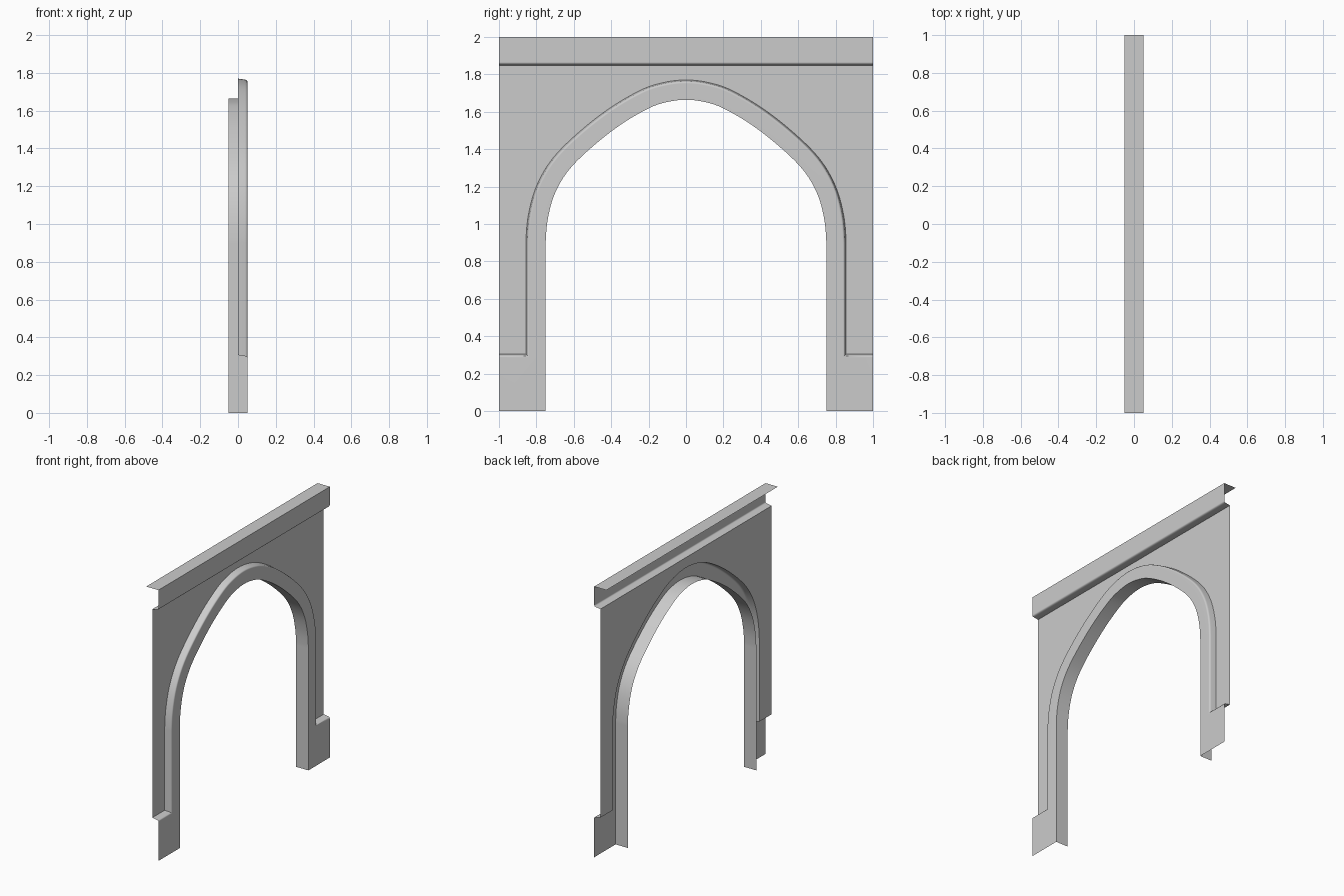
import bpy, bmesh, math
from mathutils import Vector

if "Cube" in bpy.data.objects:
    bpy.data.objects.remove(bpy.data.objects["Cube"])

# Half of the opening outline (y, z), springing to apex
KEYS = [(.75, .78), (.75, .9), (.738, 1.03), (.70, 1.165), (.625, 1.29), (.5, 1.413),
        (.35, 1.53), (.2, 1.618), (.1, 1.652), (0, 1.664), (-.1, 1.652)]


def spline(keys, n=5):
    k = [Vector(p) for p in keys]
    out = []
    for a, b, c, d in zip(k, k[1:], k[2:], k[3:]):
        for i in range(n):
            t = i / n
            out.append(.5 * (2*b + (c-a)*t + (2*a-5*b+4*c-d)*t*t + (3*b-a-3*c+d)*t**3))
    return out + [k[-2].copy()]


def offset(path, dist, start_normal):
    """Mitred offset to the right of travel; ends stay on their border lines."""
    seg = [(b - a).normalized() for a, b in zip(path, path[1:])]
    nor = [Vector((s.y, -s.x)) for s in seg]
    res = [path[0] + Vector(start_normal) * dist]
    for p, a, b in zip(path[1:-1], nor, nor[1:]):
        m = (a + b).normalized()
        res.append(p + m * (dist / m.dot(a)))
    return res + [path[-1] + Vector((0, dist))]


def make(name, polys):
    """Build faces on the +y half, then mirror them across y = 0."""
    bm = bmesh.new()
    for poly in polys:
        bm.faces.new([bm.verts.new(p) for p in poly])
    bmesh.ops.remove_doubles(bm, verts=bm.verts, dist=1e-5)
    me = bpy.data.meshes.new(name)
    bm.to_mesh(me)
    bm.free()
    ob = bpy.data.objects.new(name, me)
    bpy.context.collection.objects.link(ob)
    bpy.context.view_layer.objects.active = ob
    bpy.ops.object.select_all(action='DESELECT')
    ob.select_set(True)
    m = ob.modifiers.new("mirror", 'MIRROR')
    m.use_axis = (False, True, False)
    bpy.ops.object.modifier_apply(modifier=m.name)
    bpy.ops.object.shade_smooth_by_angle(angle=math.radians(40))
    ob.modifiers.new("weighted", 'WEIGHTED_NORMAL').keep_sharp = True
    return ob


def strip(a, b):
    return [(a[i], a[i+1], b[i+1], b[i]) for i in range(len(a) - 1)]


def at(path, x):
    return [Vector((x, p.x, p.y)) for p in path]


arch = spline(KEYS)
inner = [Vector((.75, 0)), Vector((.75, .3))] + arch
outer = [Vector((1, .3)), Vector((.85, .3))] + offset(arch, .1, (1, 0))

# Raised surround: soffit, front face with plinth, rounded outer edge
EDGE = [(-.013, .05), (-.007, .0487), (-.003, .0455), (0, .038), (.006, 0)]
rows = [at(offset(outer, d, (0, 1)), x) for d, x in EDGE]
fi = at(inner, .05)
faces = strip(at(inner, -.05), fi)
faces += strip(rows[0][1:], fi[1:])
faces.append([fi[0], Vector((.05, 1, 0)), rows[0][0], rows[0][1], fi[1]])
for a, b in zip(rows, rows[1:]):
    faces += strip(b, a)
make("arch_surround", faces)

# Recessed wall panel, in columns above the arch and beside the jamb
edge = rows[-1]
TOP = 1.846
cols = [Vector((0, p.y, TOP)) for p in edge[2:]]
panel = strip(cols, edge[2:])
corner = Vector((0, 1, edge[2].z))
panel.append([edge[1], edge[0], corner, edge[2]])
panel.append([edge[2], corner, Vector((0, 1, TOP)), cols[0]])
make("wall_panel", panel)

# Top moulding: rounded underside, front band and flat top
CORNICE = [(0, TOP), (.038, 1.852), (.0455, 1.855), (.0487, 1.859), (.05, 1.865),
           (.05, 2), (-.05, 2)]
lo = [Vector((x, 0, z)) for x, z in CORNICE]
hi = [Vector((x, 1, z)) for x, z in CORNICE]
make("top_moulding", strip(lo, hi) and [f[::-1] for f in strip(lo, hi)])
